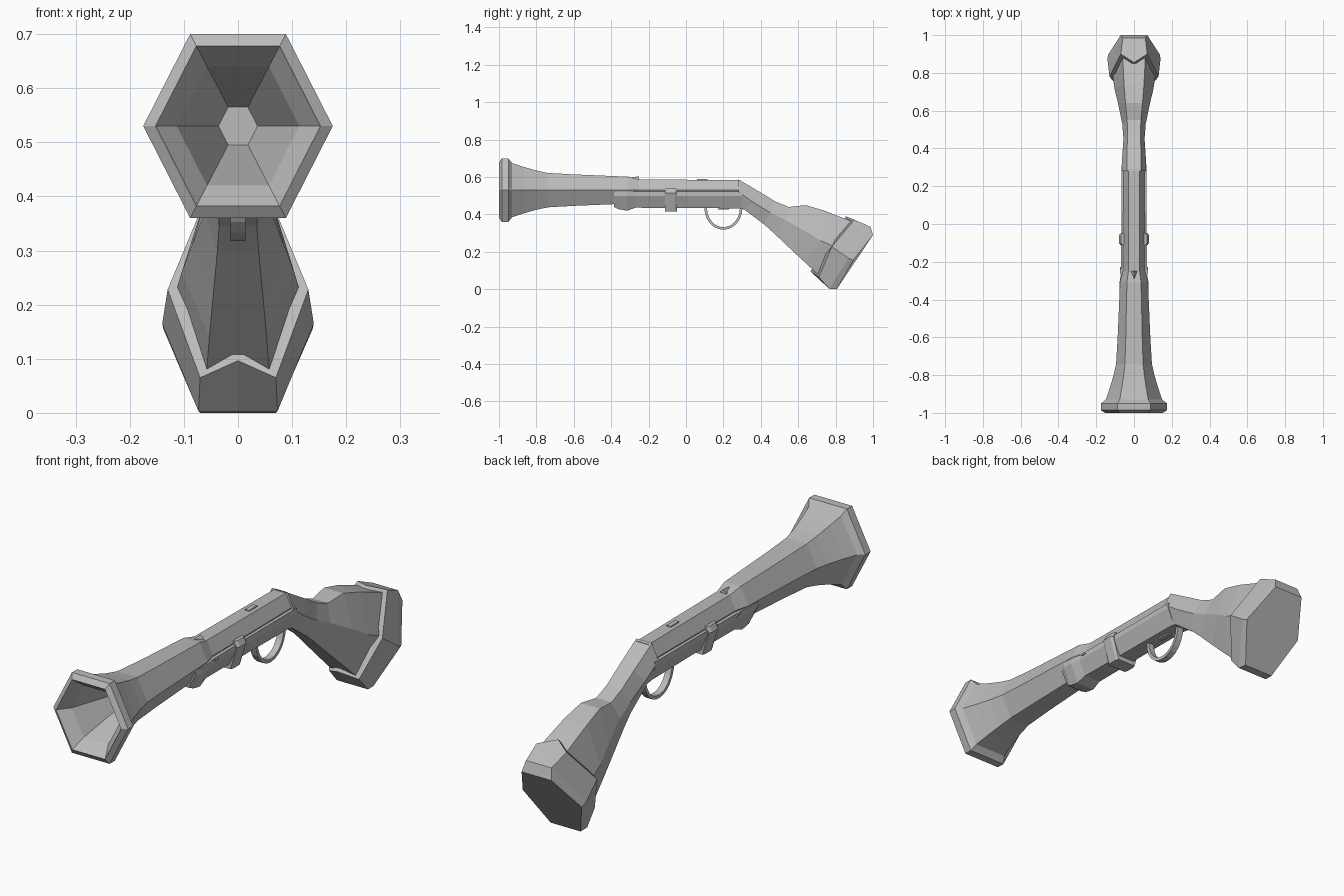
import bpy, bmesh, math
from mathutils import Vector

cube = bpy.data.objects.get("Cube")
if cube:
    bpy.data.objects.remove(cube)

grey = bpy.data.materials.new("plain grey")
grey.use_nodes = True
COLOUR = (0.5, 0.5, 0.5, 1)
grey.diffuse_color = COLOUR
grey.node_tree.nodes["Principled BSDF"].inputs["Base Color"].default_value = COLOUR


def loft(name, rings, closed=False):
    """Skin a list of equal rings; cap the ends unless the loop is closed."""
    bm = bmesh.new()
    rows = [[bm.verts.new(p) for p in ring] for ring in rings]
    pairs = list(zip(rows, rows[1:]))
    if closed:
        pairs.append((rows[-1], rows[0]))
    n = len(rows[0])
    for a, b in pairs:
        for i in range(n):
            j = (i + 1) % n
            bm.faces.new((a[i], a[j], b[j], b[i]))
    if not closed:
        bm.faces.new(rows[0])
        bm.faces.new(rows[-1])
    bmesh.ops.recalc_face_normals(bm, faces=bm.faces)
    mesh = bpy.data.meshes.new(name)
    bm.to_mesh(mesh)
    bm.free()
    mesh.materials.append(grey)
    obj = bpy.data.objects.new(name, mesh)
    bpy.context.collection.objects.link(obj)
    return obj


def section(top, mid, low, peak=0.0):
    """Mirrored ring from (half width, y, z) corners; peak pushes the centres forward."""
    half = [top, mid, low]
    ring = [Vector((x, y, z)) for x, y, z in half]
    ring.append(Vector((0, low[1] - peak, low[2] + peak * 0.7)))
    ring += [Vector((-x, y, z)) for x, y, z in reversed(half)]
    ring.append(Vector((0, top[1] - peak, top[2] + peak * 0.4)))
    return ring


def hexagon(y, r, z=0.53):
    return section((r * 0.52, y, z + r), (r * 1.03, y, z), (r * 0.52, y, z - r))


def block(name, y0, y1, z0, z1, w, x=0.0):
    rings = [[(x - w, y, z0), (x + w, y, z0), (x + w, y, z1), (x - w, y, z1)]
             for y in (y0, y1)]
    return loft(name, rings)


# Flared barrel with rim and tapered bore
profile = [(-0.72, 0.035), (-0.95, 0.11), (-0.995, 0.145), (-1.0, 0.148),
           (-0.985, 0.17), (-0.95, 0.17), (-0.93, 0.145), (-0.87, 0.125),
           (-0.8, 0.105), (-0.74, 0.092), (-0.6, 0.084), (-0.31, 0.072),
           (-0.25, 0.057), (0.29, 0.054)]
loft("barrel", [hexagon(y, r) for y, r in profile])

# Fore stock running under the barrel to the receiver
fore = [(-0.385, 0.07, 0.44), (-0.36, 0.078, 0.428), (-0.315, 0.078, 0.42),
        (-0.27, 0.07, 0.436), (0.0, 0.066, 0.435), (0.3, 0.066, 0.432)]
loft("fore_stock", [section((w, y, 0.523), (w, y, 0.5), (w * 0.55, y, low))
                    for y, w, low in fore])

# Grip and shoulder stock
loft("shoulder_stock", [
    section((0.037, 0.28, 0.588), (0.067, 0.28, 0.522), (0.037, 0.27, 0.434)),
    section((0.036, 0.4, 0.517), (0.062, 0.36, 0.465), (0.036, 0.31, 0.427)),
    section((0.035, 0.48, 0.468), (0.056, 0.45, 0.41), (0.035, 0.42, 0.345)),
    section((0.036, 0.55, 0.44), (0.062, 0.53, 0.37), (0.038, 0.47, 0.3)),
    section((0.045, 0.64, 0.45), (0.085, 0.64, 0.31), (0.047, 0.57, 0.205)),
    section((0.053, 0.74, 0.42), (0.104, 0.72, 0.26), (0.053, 0.64, 0.14)),
    section((0.06, 0.89, 0.362), (0.113, 0.79, 0.23), (0.058, 0.71, 0.075)),
])

# Butt cap with peaked front edges and chamfered ends
loft("butt_cap", [
    section((0.07, 0.9, 0.372), (0.13, 0.78, 0.228), (0.07, 0.71, 0.065), 0.045),
    section((0.06, 0.985, 0.335), (0.14, 0.87, 0.165), (0.073, 0.765, 0.003)),
    section((0.07, 1.0, 0.29), (0.138, 0.895, 0.155), (0.07, 0.805, 0.0)),
])

# Band clasped around the fore stock
band = [(-0.112, 0.072), (-0.1, 0.08), (-0.06, 0.08), (-0.048, 0.072)]
loft("barrel_band", [section((w - 0.012, y, 0.538), (w, y, 0.515),
                             (w * 0.6, y, 0.415)) for y, w in band])

# Trigger guard, a half loop of flat strap
guard = []
for i in range(13):
    a = math.pi * i / 12
    guard.append([(x, 0.2 - r * math.cos(a), 0.435 - (r + 0.015) * math.sin(a))
                  for x, r in ((-0.014, 0.102), (0.014, 0.102),
                               (0.014, 0.088), (-0.014, 0.088))])
loft("trigger_guard", guard)

# Small fittings: top plate, under plate, side pins
block("top_plate", 0.06, 0.115, 0.58, 0.589, 0.01)
block("under_plate", 0.17, 0.23, 0.427, 0.436, 0.01)
for side, x in (("left", 0.068), ("right", -0.068)):
    loft(side + "_pin", [[(x - 0.006, y, z), (x + 0.006, y, z)]
                         + [(x + 0.006, y + 0.012, z - 0.01), (x - 0.006, y + 0.012, z - 0.01)]
                         for y, z in ((-0.265, 0.522), (-0.24, 0.522))])

# Wedge sight on top of the barrel step
loft("rear_sight", [[(-0.02, -0.25, 0.584), (0.02, -0.25, 0.584), (0, -0.25, 0.604)],
                    [(-0.008, -0.29, 0.584), (0.008, -0.29, 0.584), (0, -0.29, 0.599)]])
